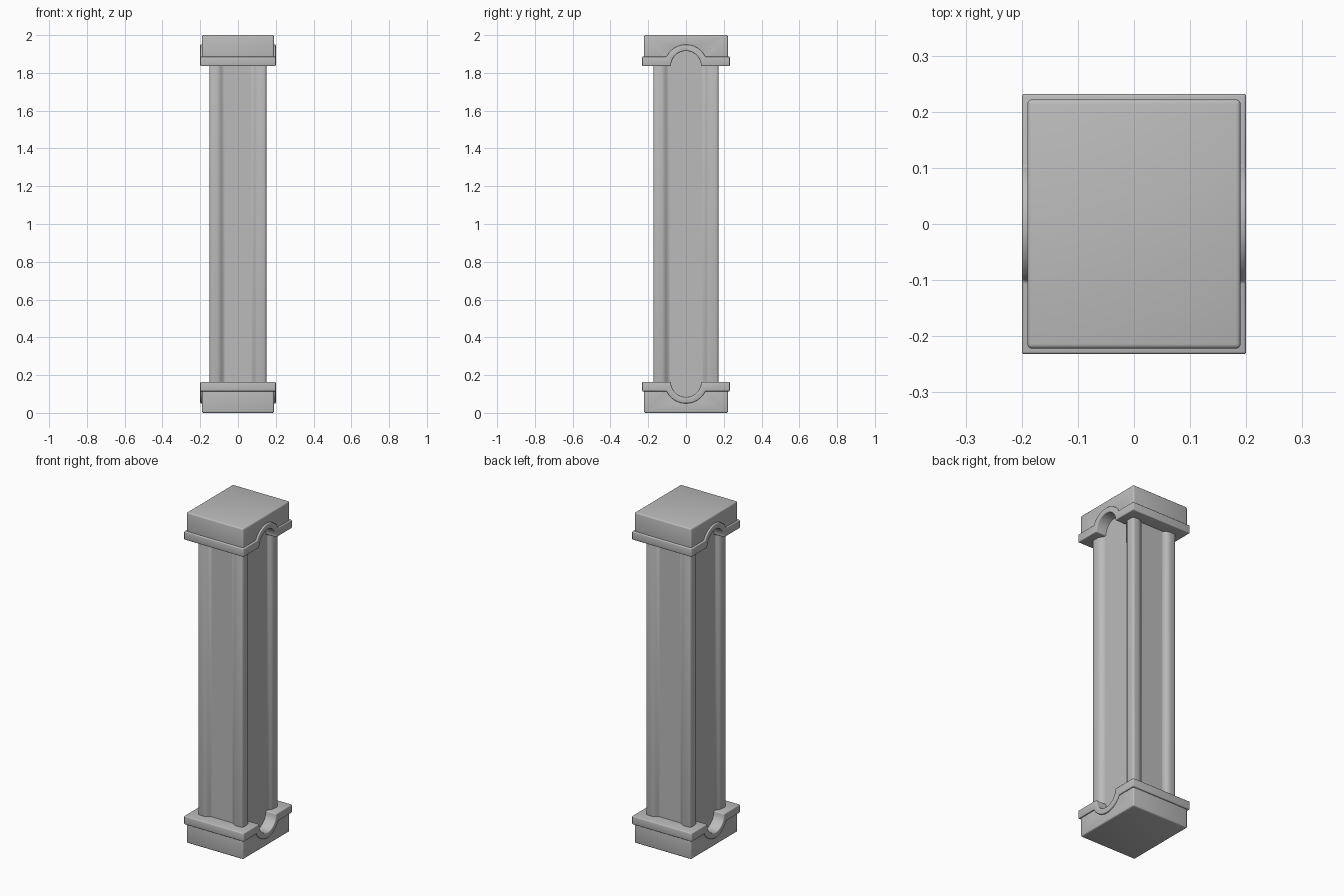
import bpy, bmesh, math
from mathutils import Matrix, Vector

if "Cube" in bpy.data.objects:
    bpy.data.objects.remove(bpy.data.objects["Cube"], do_unlink=True)

stone = bpy.data.materials.new("grey stone")
stone.use_nodes = True
grey = (0.5, 0.5, 0.5, 1)
stone.diffuse_color = grey
stone.node_tree.nodes["Principled BSDF"].inputs["Base Color"].default_value = grey

SPRING = 1.836      # underside of the capital and centre height of the arch


def finish(name, bm, bevel=0.0, angle=35, segments=3):
    bmesh.ops.recalc_face_normals(bm, faces=bm.faces)
    mesh = bpy.data.meshes.new(name)
    bm.to_mesh(mesh)
    bm.free()
    mesh.materials.append(stone)
    ob = bpy.data.objects.new(name, mesh)
    bpy.context.collection.objects.link(ob)
    bpy.ops.object.select_all(action="DESELECT")
    ob.select_set(True)
    bpy.context.view_layer.objects.active = ob
    if bevel:
        mod = ob.modifiers.new("soft edges", "BEVEL")
        mod.width, mod.segments = bevel, segments
        mod.limit_method, mod.angle_limit = "ANGLE", math.radians(angle)
        bpy.ops.object.modifier_apply(modifier=mod.name)
    bpy.ops.object.shade_smooth_by_angle(angle=math.radians(40))
    return ob


def prism(points, offset):
    """Closed outline of 3D points, pushed along an offset."""
    bm = bmesh.new()
    face = bm.faces.new([bm.verts.new(p) for p in points])
    out = bmesh.ops.extrude_face_region(bm, geom=[face])
    verts = [g for g in out["geom"] if isinstance(g, bmesh.types.BMVert)]
    bmesh.ops.translate(bm, verts=verts, vec=offset)
    return bm


def arch(radius, low, steps=24):
    """Arc over the spring line, from +y to -y, starting at height low."""
    a = math.asin((low - SPRING) / radius)
    turn = math.pi - 2 * a
    return [(radius * math.cos(a + turn * i / steps),
             SPRING + radius * math.sin(a + turn * i / steps)) for i in range(steps + 1)]


def end_piece(name, outline, half_x, bevel, upside_down):
    pts = [(-half_x, y, 2 - z if upside_down else z) for y, z in outline]
    finish(name, prism(pts, (2 * half_x, 0, 0)), bevel)


# Capital and base: a block with an arched notch, wrapped by a band that follows the arch
BAND_TOP = 1.886
block = [(0.222, 2.0), (0.222, SPRING + 0.01)] + arch(0.09, SPRING + 0.01) \
    + [(-0.222, SPRING + 0.01), (-0.222, 2.0)]
band = [(0.232, BAND_TOP), (0.232, SPRING)] + arch(0.08, SPRING) \
    + [(-0.232, SPRING), (-0.232, BAND_TOP)] + arch(0.114, BAND_TOP)[::-1]
for label, flip in (("capital", False), ("base", True)):
    end_piece(label + "_block", block, 0.19, 0.008, flip)
    end_piece(label + "_band", band, 0.2, 0.005, flip)

# Shaft: four corner posts with a shallow recess on every side
X, Y, DEPTH = 0.15, 0.172, 0.02
quarter = [(X - DEPTH, 0.094), (X, 0.118), (X, Y), (0.1, Y), (0.076, Y - DEPTH)]
outline = []
for sx, sy in ((1, 1), (-1, 1), (-1, -1), (1, -1)):
    part = [(sx * x, sy * y, 0.07) for x, y in quarter]
    outline += part if sx * sy > 0 else part[::-1]
finish("shaft", prism(outline, (0, 0, 1.86)), 0.012)

# Recess panels: each floor rolls softly into a ledge at both ends
for side, dist, half, turn in (("left", X, 0.092, 0), ("back", Y, 0.074, 90),
                               ("right", X, 0.092, 180), ("front", Y, 0.074, 270)):
    bm = bmesh.new()
    floor, lip = dist - DEPTH + 0.001, dist - DEPTH + 0.006
    rows = [[bm.verts.new((d, s * half, z)) for s in (-1, 1)]
            for d, z in ((lip, 0.088), (floor, 0.088), (floor, 1.912), (lip, 1.912))]
    for a, b in zip(rows, rows[1:]):
        bm.faces.new((a[0], a[1], b[1], b[0]))
    bmesh.ops.rotate(bm, verts=bm.verts, cent=(0, 0, 0),
                     matrix=Matrix.Rotation(math.radians(turn), 3, "Z"))
    ob = finish(side + "_recess_panel", bm)
    bpy.ops.object.shade_smooth()
    outward = Matrix.Rotation(math.radians(turn), 3, "Z") @ Vector((1, 0, 0))
    if max(ob.data.polygons, key=lambda p: p.area).normal.dot(outward) < 0:
        ob.data.flip_normals()
